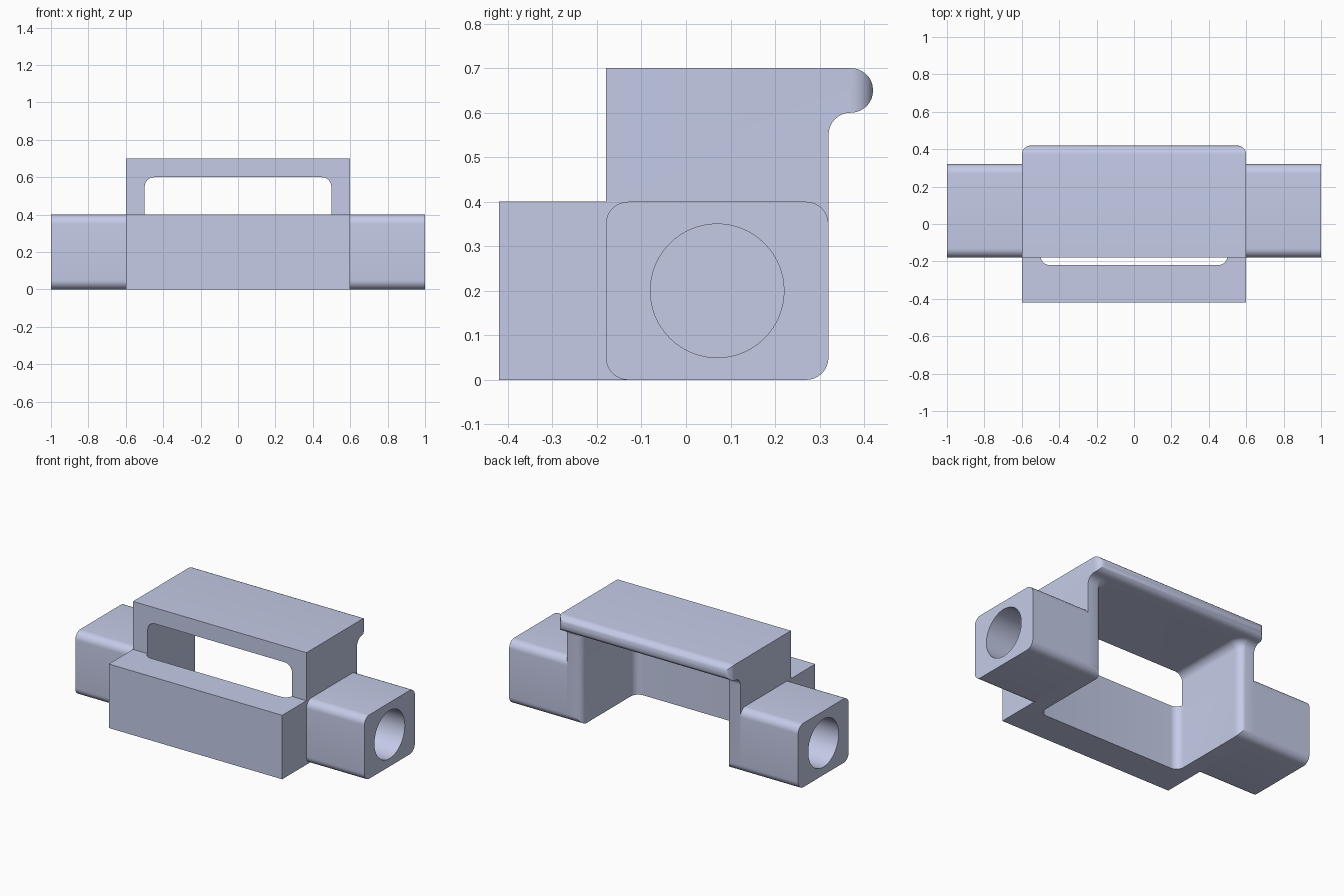
import bpy, bmesh, math

if "Cube" in bpy.data.objects:
    bpy.data.objects.remove(bpy.data.objects["Cube"])

R = 0.05          # common fillet radius
SEG = 8           # segments per fillet

mat = bpy.data.materials.new("pale blue grey")
mat.use_nodes = True
COLOUR = (0.597, 0.645, 0.863, 1)
mat.diffuse_color = COLOUR
mat.node_tree.nodes["Principled BSDF"].inputs["Base Color"].default_value = COLOUR


def arc(cx, cy, r, a0, a1, n=SEG):
    """Points on an arc, angles in degrees."""
    steps = [math.radians(a0 + (a1 - a0) * i / n) for i in range(n + 1)]
    return [(cx + r * math.cos(a), cy + r * math.sin(a)) for a in steps]


def loft(name, rings, bevel_rule=None):
    """Closed solid through matching rings of 3D points."""
    bm = bmesh.new()
    rows = [[bm.verts.new(p) for p in ring] for ring in rings]
    n = len(rows[0])
    for a, b in zip(rows, rows[1:]):
        for i in range(n):
            j = (i + 1) % n
            bm.faces.new((a[i], a[j], b[j], b[i]))
    bm.faces.new(rows[0][::-1])
    bm.faces.new(rows[-1])
    if bevel_rule:
        edges = [e for e in bm.edges if bevel_rule(e)]
        bmesh.ops.bevel(bm, geom=edges, offset=R - 0.0005, segments=SEG,
                        profile=0.5, affect='EDGES')
    bmesh.ops.recalc_face_normals(bm, faces=bm.faces)
    mesh = bpy.data.meshes.new(name)
    bm.to_mesh(mesh)
    bm.free()
    mesh.materials.append(mat)
    obj = bpy.data.objects.new(name, mesh)
    bpy.context.collection.objects.link(obj)
    return obj


def activate(obj):
    bpy.ops.object.select_all(action='DESELECT')
    obj.select_set(True)
    bpy.context.view_layer.objects.active = obj


def cut(obj, cutter):
    cutter.hide_render = True
    mod = obj.modifiers.new("cut", 'BOOLEAN')
    mod.operation = 'DIFFERENCE'
    mod.solver = 'EXACT'
    mod.object = cutter
    activate(obj)
    bpy.ops.object.modifier_apply(modifier=mod.name)
    bpy.data.objects.remove(cutter)


def smooth(obj):
    activate(obj)
    bpy.ops.object.shade_smooth_by_angle(angle=math.radians(30))


# Housing: side profile (y, z) swept across x, with rounded roof corners
side = [(-0.42, 0)]
side += arc(0.27, R, R, -90, 0)               # rounded lower back edge
side += arc(0.37, 0.55, R, 180, 90)           # hollow under the roof overhang
side += [(0.42, 0.6), (0.42, 0.7), (-0.18, 0.7), (-0.18, 0.4), (-0.42, 0.4)]


def roof_corner(e):
    return all(abs(abs(v.co.x) - 0.6) < 1e-4 and abs(v.co.y - 0.42) < 1e-4
               for v in e.verts)


housing = loft("housing", [[(x, y, z) for y, z in side] for x in (-0.6, 0.6)],
               roof_corner)


# Cavity: open below and behind, narrowing into the fillet under the roof
def cavity_outline(d):
    w = 0.5 - d
    right = arc(w - R, -0.22 + R, R, -90, 0)
    right += arc(0.55, 0.273, R + d, 180, 90)
    right += [(0.55, 0.6)]
    return right + [(-x, y) for x, y in reversed(right)]


levels = [(-0.1, 0)]
for i in range(SEG + 1):
    t = math.pi / 2 * i / SEG
    levels.append((0.55 + R * math.sin(t), R * (1 - math.cos(t))))
cavity = loft("cavity_cutter",
              [[(x, y, z) for x, y in cavity_outline(d)] for z, d in levels])
cut(housing, cavity)
smooth(housing)

# Side arms: rounded square blocks, each with a round bore
block = (arc(0.27, 0.05, R, -90, 0) + arc(0.27, 0.35, R, 0, 90)
         + arc(-0.13, 0.35, R, 90, 180) + arc(-0.13, 0.05, R, 180, 270))
bore = arc(0.07, 0.2, 0.15, 0, 360, 64)[:-1]
for name, s in (("left_arm", 1), ("right_arm", -1)):
    arm = loft(name, [[(s * x, y, z) for y, z in block] for x in (0.6, 1.0)])
    cutter = loft("bore_cutter",
                  [[(s * x, y, z) for y, z in bore] for x in (0.5, 1.1)])
    cut(arm, cutter)
    smooth(arm)
